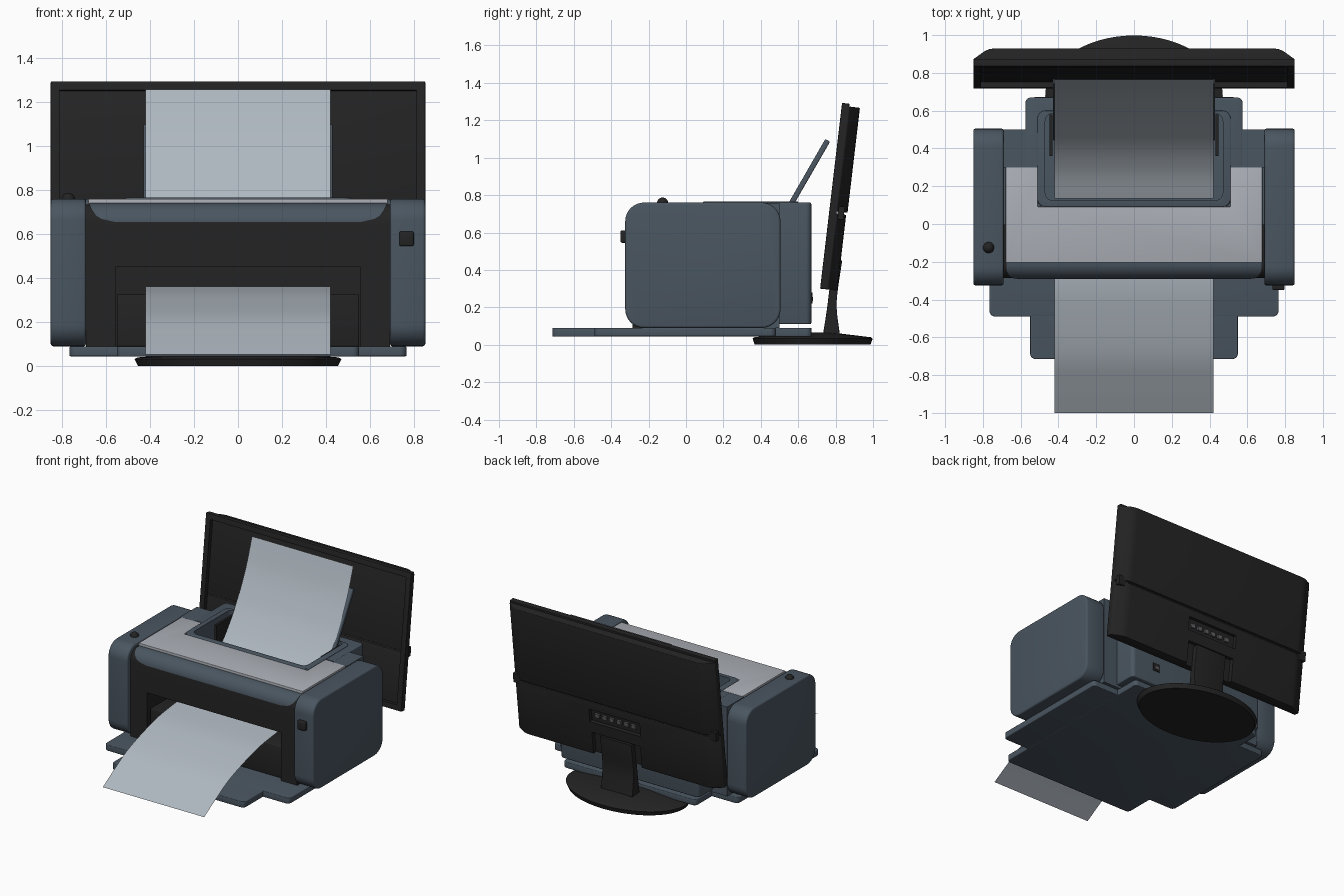
import bpy, bmesh, math
from mathutils import Matrix

if "Cube" in bpy.data.objects:
    bpy.data.objects.remove(bpy.data.objects["Cube"])


def material(name, rgb):
    m = bpy.data.materials.new(name)
    m.diffuse_color = (*rgb, 1)
    m.use_nodes = True
    m.node_tree.nodes["Principled BSDF"].inputs["Base Color"].default_value = m.diffuse_color
    return m


BLUE = material("slate_blue_plastic", (0.068, 0.092, 0.118))
BLACK = material("black_plastic", (0.017, 0.017, 0.017))
PAPER = material("paper_white", (0.43, 0.48, 0.53))
LID = material("lid_grey", (0.41, 0.43, 0.47))
METAL = material("port_grey", (0.12, 0.12, 0.13))

# Tilted frame of the monitor: x across, y depth to the back, z up the screen
TILT = Matrix.Translation((0, 0.717, 0.30)) @ Matrix.Rotation(-math.atan2(0.117, 0.99), 4, 'X')


def smooth(mesh):
    mesh.shade_smooth()
    mesh.set_sharp_from_angle(angle=math.radians(32))


def finish(name, bm, mat, matrix=None):
    bmesh.ops.recalc_face_normals(bm, faces=bm.faces)
    mesh = bpy.data.meshes.new(name)
    bm.to_mesh(mesh)
    bm.free()
    if matrix:
        mesh.transform(matrix)
    mesh.materials.append(mat)
    smooth(mesh)
    ob = bpy.data.objects.new(name, mesh)
    bpy.context.collection.objects.link(ob)
    return ob


def rrect(a0, a1, b0, b1, r, n=8):
    """Rounded rectangle outline; r is one radius or four (from upper right, anticlockwise)."""
    rs = r if isinstance(r, tuple) else (r,) * 4
    pts = []
    for k, (a, b, sa, sb) in enumerate([(a1, b1, -1, -1), (a0, b1, 1, -1), (a0, b0, 1, 1), (a1, b0, -1, 1)]):
        q = rs[k]
        steps = n if q > 0 else 0
        for i in range(steps + 1):
            t = math.pi / 2 * (k + (i / n))
            pts.append((a + sa * q + q * math.cos(t), b + sb * q + q * math.sin(t)) if q else (a, b))
    return pts


def prism(name, pts, axis, lo, hi, mat, bevel=0, matrix=None):
    """Extrude an outline: axis 'x' takes (y, z) points, axis 'z' takes (x, y) points."""
    bm = bmesh.new()
    vs = [bm.verts.new((lo, p, q) if axis == 'x' else (p, q, lo)) for p, q in pts]
    face = bm.faces.new(vs)
    ext = bmesh.ops.extrude_face_region(bm, geom=[face])
    move = (hi - lo, 0, 0) if axis == 'x' else (0, 0, hi - lo)
    bmesh.ops.translate(bm, verts=[v for v in ext['geom'] if isinstance(v, bmesh.types.BMVert)], vec=move)
    bmesh.ops.recalc_face_normals(bm, faces=bm.faces)
    if bevel:
        edges = [e for e in bm.edges if e.calc_face_angle(0) > 0.6]
        bmesh.ops.bevel(bm, geom=edges, offset=bevel, segments=3, profile=0.5, affect='EDGES')
    return finish(name, bm, mat, matrix)


def box(name, x0, x1, y0, y1, z0, z1, mat, bevel=0, matrix=None):
    return prism(name, [(x0, y0), (x1, y0), (x1, y1), (x0, y1)], 'z', z0, z1, mat, bevel, matrix)


def cut(ob, cutter):
    mod = ob.modifiers.new("cut", 'BOOLEAN')
    mod.object, mod.solver = cutter, 'EXACT'
    dg = bpy.context.evaluated_depsgraph_get()
    mesh = bpy.data.meshes.new_from_object(ob.evaluated_get(dg))
    ob.modifiers.clear()
    ob.data = mesh
    smooth(mesh)


def drop(*obs):
    for ob in obs:
        bpy.data.objects.remove(ob)


def spline(pts, n=6):
    """Smooth a short (y, z) path with Catmull-Rom interpolation."""
    p = [pts[0]] + pts + [pts[-1]]
    out = []
    for i in range(1, len(p) - 2):
        for k in range(n):
            t = k / n
            out.append(tuple(0.5 * (2 * p[i][c] + (p[i + 1][c] - p[i - 1][c]) * t
                       + (2 * p[i - 1][c] - 5 * p[i][c] + 4 * p[i + 1][c] - p[i + 2][c]) * t * t
                       + (3 * p[i][c] - p[i - 1][c] - 3 * p[i + 1][c] + p[i + 2][c]) * t ** 3) for c in (0, 1)))
    return out + [pts[-1]]


def sheet(name, path, half, mat):
    """Open strip following a (y, z) path; half gives its half width at each row."""
    bm = bmesh.new()
    rows = [[bm.verts.new((s * half(i / (len(path) - 1)), y, z)) for s in (-1, 1)] for i, (y, z) in enumerate(path)]
    for a, b in zip(rows, rows[1:]):
        bm.faces.new((a[0], a[1], b[1], b[0]))
    return finish(name, bm, mat)


# Printer side panels
for side, lo, hi in (("left", -0.85, -0.69), ("right", 0.69, 0.85)):
    prism(side + "_side_panel", rrect(-0.325, 0.505, 0.09, 0.76, 0.1), 'x', lo, hi, BLUE, 0.012)

# Black front shell with the output opening
front = prism("front_shell", rrect(-0.285, 0.0, 0.09, 0.735, (0, 0.08, 0, 0)), 'x', -0.69, 0.69, BLACK)
opening = box("opening_cutter", -0.555, 0.555, -0.5, -0.04, 0.0, 0.45, BLACK)
cut(front, opening)
drop(opening)
box("output_door", -0.55, 0.55, -0.255, -0.03, 0.09, 0.325, BLACK, 0.006)

# Blue curved strip under the lid edge
arc = [(-0.205 - 0.086 * math.sin(t), 0.655 + 0.086 * math.cos(t)) for t in [math.pi / 2 * i / 10 for i in range(11)]]
sheet("front_blue_strip", arc, lambda t: 0.56 + 0.115 * math.sqrt(max(0, 1 - t ** 3)), BLUE)

# Printer body, rear deck and hopper rim, cut by the paper hopper
body = [box("centre_body", -0.69, 0.69, 0.0, 0.50, 0.09, 0.735, BLUE),
        box("rear_deck", -0.69, 0.69, 0.30, 0.50, 0.70, 0.758, BLUE),
        prism("rear_body", rrect(-0.575, 0.575, 0.08, 0.67, 0.03), 'z', 0.11, 0.76, BLUE, 0.008)]
body[2].data.transform(Matrix.Translation((0, 0.0, 0)))
hopper = prism("hopper_cutter", rrect(-0.47, 0.47, 0.125, 0.585, 0.04), 'z', 0.40, 1.0, BLUE)
rim = prism("hopper_rim", rrect(-0.512, 0.512, 0.09, 0.60, 0.045), 'z', 0.6, 0.766, BLUE, 0.006)
slim = box("rear_body_cutter", -0.7, 0.7, 0.0, 0.31, 0.0, 1.0, BLUE)
cut(body[2], slim)
for ob in body + [rim]:
    cut(ob, hopper)
drop(hopper, slim)

# Grey lid wrapping around the hopper
prism("lid", [(-0.68, -0.205), (0.68, -0.205), (0.68, 0.30), (0.51, 0.30), (0.51, 0.092),
              (-0.51, 0.092), (-0.51, 0.30), (-0.68, 0.30)], 'z', 0.73, 0.76, LID, 0.003)

# Stepped base tray
prism("base_tray_wide", rrect(-0.765, 0.765, -0.49, 0.48, 0.03), 'z', 0.045, 0.09, BLUE, 0.005)
prism("base_tray_long", rrect(-0.55, 0.55, -0.715, 0.672, 0.03), 'z', 0.044, 0.0895, BLUE, 0.005)

# Paper support and side guides
prism("paper_support", [(0.44, 0.57), (0.465, 0.557), (0.77, 1.085), (0.745, 1.10)], 'x', -0.43, 0.43, BLUE, 0.006)
for s, n in ((-1, "left"), (1, "right")):
    box(n + "_paper_guide", s * 0.44 - 0.008, s * 0.44 + 0.008, 0.36, 0.58, 0.40, 0.74, BLACK)

# Paper sheets
sheet("input_paper", spline([(0.135, 0.41), (0.28, 0.49), (0.42, 0.61), (0.55, 0.78), (0.63, 0.92),
                             (0.70, 1.07), (0.765, 1.257)]), lambda t: 0.42, PAPER)
sheet("output_paper", spline([(-0.10, 0.362), (-0.33, 0.333), (-0.50, 0.29), (-0.70, 0.222),
                              (-0.85, 0.142), (-1.0, 0.053)]), lambda t: 0.42, PAPER)

# Buttons and rear port
bm = bmesh.new()
bmesh.ops.create_uvsphere(bm, u_segments=24, v_segments=12, radius=0.03,
                          matrix=Matrix.Translation((-0.77, -0.125, 0.757)))
finish("top_knob", bm, BLACK)
box("front_button", 0.732, 0.798, -0.35, -0.31, 0.545, 0.612, BLACK, 0.008)
box("rear_port", 0.33, 0.39, 0.66, 0.675, 0.22, 0.28, BLACK)
box("rear_port_socket", 0.345, 0.375, 0.66, 0.678, 0.235, 0.255, METAL)


# Monitor casing: plan section with chamfered back corners, in two halves
def section(d):
    half = [(0.85, 0.03), (0.85, 0.042), (0.835, 0.052), (0.79, d - 0.014), (0.765, d - 0.003), (0.74, d)]
    return half + [(-x, y) for x, y in reversed(half)]


prism("monitor_upper_casing", section(0.098), 'z', 0.42, 0.985, BLACK, 0.005, TILT)
lower = prism("monitor_lower_casing", section(0.092), 'z', 0.0, 0.408, BLACK, 0.005, TILT)
box("monitor_seam_core", -0.84, 0.84, 0.045, 0.08, 0.38, 0.45, BLACK, 0, TILT)
recess = box("port_recess_cutter", -0.21, 0.21, 0.065, 0.2, 0.25, 0.35, BLACK, 0, TILT)
slot = box("neck_slot_cutter", -0.2, 0.2, 0.06, 0.2, -0.1, 0.17, BLACK, 0, TILT)
cut(lower, recess)
cut(lower, slot)
drop(recess, slot)
for i in range(6):
    x = -0.16 + i * 0.06
    box(f"monitor_port_{i + 1}", x, x + 0.035, 0.06, 0.078, 0.285, 0.315, METAL, 0, TILT)

# Bezel around the sunken screen
bezel = prism("monitor_bezel", rrect(-0.85, 0.85, 0.0, 0.04, 0.004), 'z', 0.0, 1.0, BLACK, 0.004, TILT)
hole = box("screen_cutter", -0.81, 0.81, -0.1, 0.032, 0.04, 0.96, BLACK, 0, TILT)
cut(bezel, hole)
drop(hole)

# Monitor neck
prism("monitor_neck", spline([(0.73, 0.04), (0.752, 0.18), (0.77, 0.32), (0.79, 0.45)], 4)
      + [(0.835, 0.45)] + spline([(0.815, 0.32), (0.805, 0.2), (0.825, 0.04)], 4), 'x', -0.13, 0.13, BLACK, 0.004)

# Oval monitor foot, slightly domed
bm = bmesh.new()
rings = []
for k, z in ((0.965, 0.0), (1.0, 0.033), (0.97, 0.04), (0.3, 0.066)):
    rings.append([bm.verts.new((0.47 * k * math.cos(a), 0.677 + 0.321 * k * math.sin(a), z))
                  for a in [2 * math.pi * i / 64 for i in range(64)]])
for a, b in zip(rings, rings[1:]):
    for i in range(64):
        bm.faces.new((a[i], a[(i + 1) % 64], b[(i + 1) % 64], b[i]))
bm.faces.new(rings[0])
bm.faces.new(rings[-1])
finish("monitor_foot", bm, BLACK)
